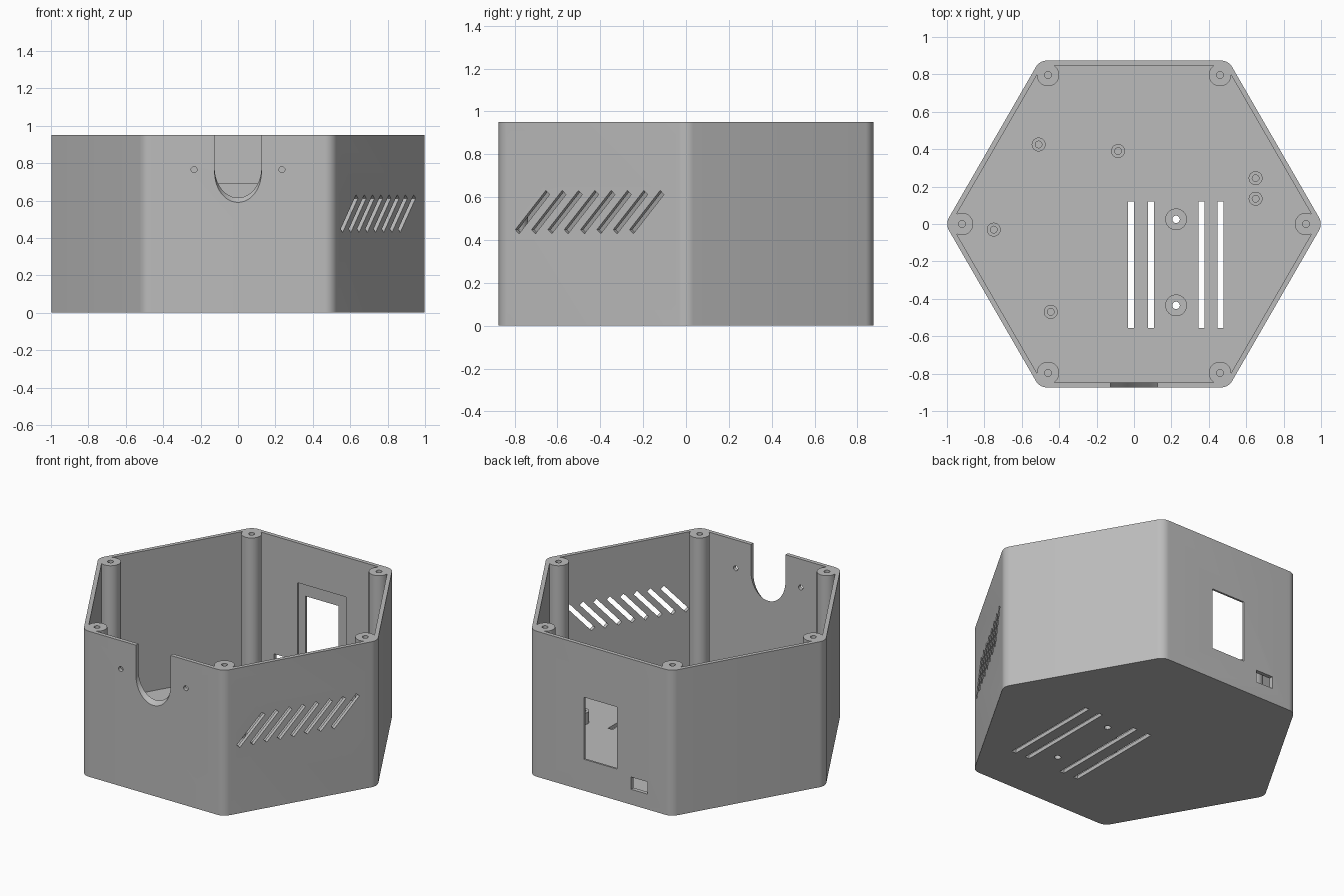
import bpy, bmesh, math
from mathutils import Matrix, Vector

cube = bpy.data.objects.get("Cube")
if cube:
    bpy.data.objects.remove(cube, do_unlink=True)

HEIGHT, APOTHEM, WALL, FLOOR = 0.95, 0.874, 0.026, 0.025

grey = bpy.data.materials.new("plain grey")
grey.use_nodes = True
grey.diffuse_color = (0.5, 0.5, 0.5, 1)
grey.node_tree.nodes["Principled BSDF"].inputs["Base Color"].default_value = (0.5, 0.5, 0.5, 1)


def prism(bm, pts, z0, z1, matrix=Matrix(), shear=0.0):
    """Extrude a 2D outline along z; shear shifts the far end along local y."""
    low = [bm.verts.new(matrix @ Vector((x, y, z0))) for x, y in pts]
    high = [bm.verts.new(matrix @ Vector((x, y + shear, z1))) for x, y in pts]
    bm.faces.new(low[::-1])
    bm.faces.new(high)
    n = len(pts)
    for i in range(n):
        j = (i + 1) % n
        bm.faces.new((low[i], low[j], high[j], high[i]))


def circle(r, cx=0, cy=0, n=32):
    return [(cx + r * math.cos(2 * math.pi * i / n), cy + r * math.sin(2 * math.pi * i / n))
            for i in range(n)]


def rect(x0, x1, y0, y1):
    return [(x0, y0), (x1, y0), (x1, y1), (x0, y1)]


def rounded_hexagon(apothem, r, steps=8):
    pts = []
    d = (apothem - r) / math.cos(math.pi / 6)
    for k in range(6):
        a = k * math.pi / 3
        for i in range(steps + 1):
            t = a + (i / steps - 0.5) * math.pi / 3
            pts.append((d * math.cos(a) + r * math.cos(t), d * math.sin(a) + r * math.sin(t)))
    return pts


def make(name, bm):
    bmesh.ops.recalc_face_normals(bm, faces=bm.faces)
    mesh = bpy.data.meshes.new(name)
    bm.to_mesh(mesh)
    bm.free()
    mesh.materials.append(grey)
    ob = bpy.data.objects.new(name, mesh)
    bpy.context.collection.objects.link(ob)
    return ob


def boolean(ob, tool, operation):
    mod = ob.modifiers.new("boolean", "BOOLEAN")
    mod.operation, mod.object, mod.solver = operation, tool, "EXACT"
    bpy.ops.object.select_all(action="DESELECT")
    bpy.context.view_layer.objects.active = ob
    ob.select_set(True)
    bpy.ops.object.modifier_apply(modifier=mod.name)


def wall_frame(angle):
    """Local x runs along a wall, y is up, z points outward."""
    out = Vector((math.cos(angle), math.sin(angle), 0))
    up = Vector((0, 0, 1))
    return Matrix((up.cross(out), up, out)).transposed().to_4x4()


front, back, vent_wall = (wall_frame(math.radians(a)) for a in (-90, 90, -30))
INNER, OUTER = APOTHEM - 0.1, APOTHEM + 0.1

# hexagonal tray
bm = bmesh.new()
prism(bm, rounded_hexagon(APOTHEM, 0.07), 0, HEIGHT)
shell = make("enclosure_shell", bm)
bm = bmesh.new()
prism(bm, rounded_hexagon(APOTHEM - WALL, 0.045), FLOOR, HEIGHT + 0.2)
cavity = make("cavity_cutter", bm)
boolean(shell, cavity, "DIFFERENCE")

# corner screw posts
corners = [(0.92 * math.cos(k * math.pi / 3), 0.92 * math.sin(k * math.pi / 3)) for k in range(6)]
bm = bmesh.new()
for x, y in corners:
    prism(bm, circle(0.06, x, y), 0.01, HEIGHT)
posts = make("corner_posts", bm)
boolean(shell, posts, "UNION")

# circuit board standoffs and larger fan bosses
standoffs = [(-0.51, 0.425), (-0.085, 0.39), (0.65, 0.245),
             (0.65, 0.135), (-0.75, -0.03), (-0.445, -0.47)]
bosses = [(0.225, 0.025), (0.225, -0.435)]
bm = bmesh.new()
for x, y in standoffs:
    prism(bm, circle(0.037, x, y), 0.01, 0.1)
for x, y in bosses:
    prism(bm, circle(0.058, x, y), 0.01, 0.06)
mounts = make("floor_mounts", bm)
boolean(shell, mounts, "UNION")

# all openings
bm = bmesh.new()
for x, y in corners:
    prism(bm, circle(0.018, x, y, 20), HEIGHT - 0.3, HEIGHT + 0.1)
for x, y in standoffs:
    prism(bm, circle(0.018, x, y, 20), 0.03, 0.3)
for x, y in bosses:
    prism(bm, circle(0.02, x, y, 20), -0.1, 0.3)
for x in (-0.015, 0.092, 0.36, 0.463):
    prism(bm, rect(x - 0.016, x + 0.016, -0.555, 0.12), -0.1, 0.2)
# front cable notch, its rounded bottom rising inward
arc = [(0.125 * math.cos(t), 0.775 + 0.16 * math.sin(t))
       for t in (math.pi + math.pi * i / 24 for i in range(25))]
prism(bm, arc + [(0.125, HEIGHT + 0.3), (-0.125, HEIGHT + 0.3)],
      APOTHEM - 2 * WALL, APOTHEM + WALL, front @ Matrix.Translation((0, 0.025, 0)), -0.075)
for s in (-1, 1):
    prism(bm, circle(0.016, s * 0.235, 0.765, 20), INNER, OUTER, front)
# slanted vent slots
for i in range(8):
    place = Matrix.Translation((-0.323 + i * 0.088, 0.53, 0)) @ Matrix.Rotation(math.radians(48), 4, "Z")
    prism(bm, rect(-0.123, 0.123, -0.014, 0.014), APOTHEM - 0.04, OUTER, vent_wall @ place)
# back window and small port
prism(bm, rect(-0.125, 0.115, 0.205, 0.61), INNER, OUTER, back)
prism(bm, rect(0.215, 0.335, 0.1, 0.18), INNER, OUTER, back)
openings = make("opening_cutter", bm)
boolean(shell, openings, "DIFFERENCE")

# shallow recess behind the window
bm = bmesh.new()
prism(bm, rect(-0.185, 0.165, 0.12, 0.69), INNER, APOTHEM - WALL / 2, back)
recess = make("recess_cutter", bm)
boolean(shell, recess, "DIFFERENCE")

for tool in (cavity, posts, mounts, openings, recess):
    bpy.data.objects.remove(tool, do_unlink=True)

bpy.ops.object.select_all(action="DESELECT")
shell.select_set(True)
bpy.context.view_layer.objects.active = shell
bpy.ops.object.shade_smooth_by_angle(angle=math.radians(30))
